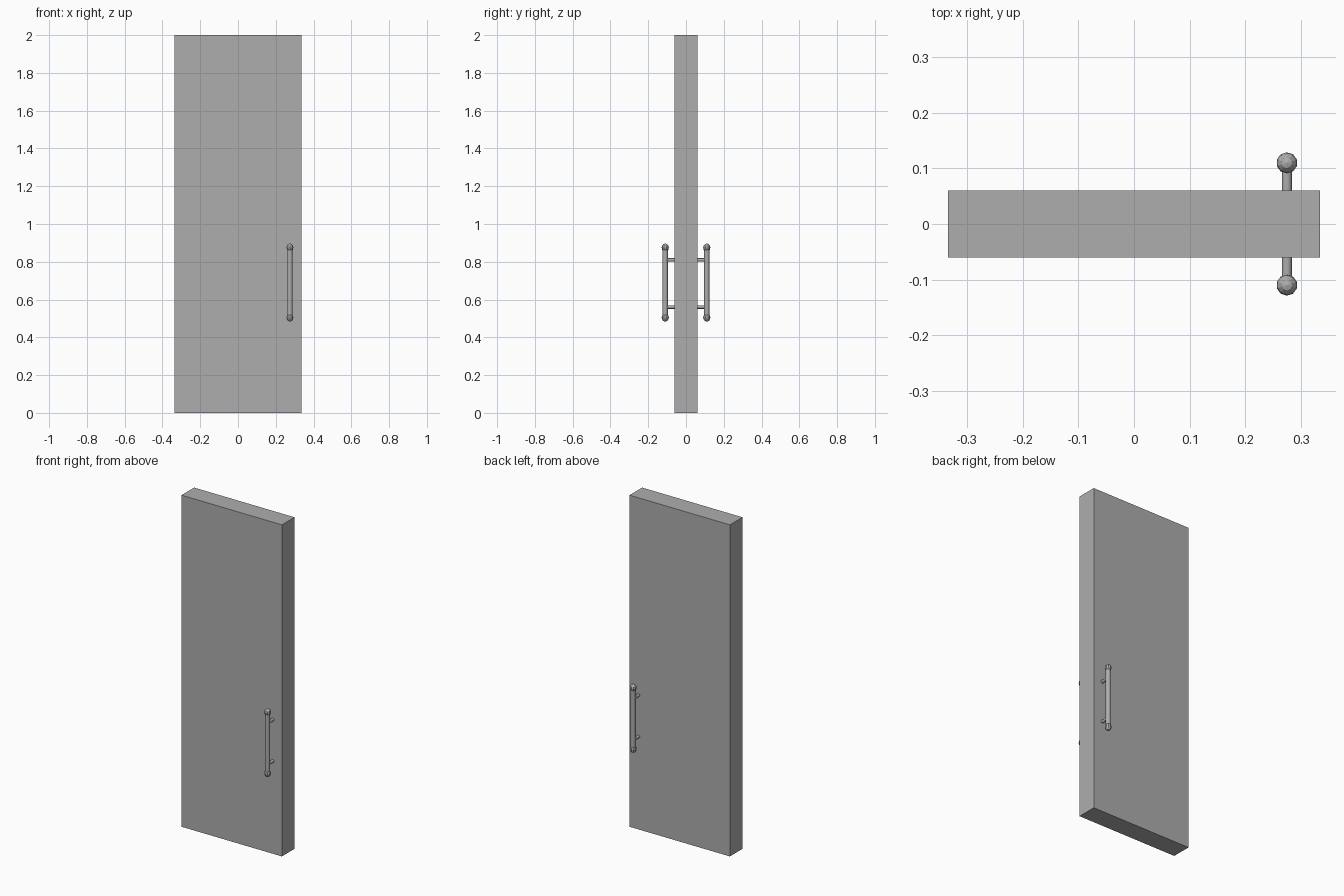
import bpy
from mathutils import Vector

if "Cube" in bpy.data.objects:
    bpy.data.objects.remove(bpy.data.objects["Cube"])

grey = bpy.data.materials.new("mid grey")
grey.diffuse_color = (0.42, 0.42, 0.42, 1)
grey.use_nodes = True
grey.node_tree.nodes["Principled BSDF"].inputs["Base Color"].default_value = grey.diffuse_color


def finish(name, smooth=False):
    ob = bpy.context.object
    ob.name = name
    ob.data.materials.append(grey)
    if smooth:
        bpy.ops.object.shade_smooth_by_angle(angle=0.9)
    return ob


def rod(name, a, b, radius, sides):
    a, b = Vector(a), Vector(b)
    d = b - a
    bpy.ops.mesh.primitive_cylinder_add(
        vertices=sides, radius=radius, depth=d.length, location=(a + b) / 2,
        rotation=d.to_track_quat('Z', 'Y').to_euler())
    return finish(name, True)


# Door slab
bpy.ops.mesh.primitive_cube_add(size=1, location=(0, 0, 1))
bpy.context.object.scale = (0.67, 0.12, 2)
finish("door_panel")

# Pull handles on both faces
X, Y = 0.275, 0.11
for side, s in (("front", -1), ("back", 1)):
    rod(side + "_handle_bar", (X, s * Y, 0.515), (X, s * Y, 0.865), 0.014, 12)
    for level, z_ball, z_post in (("lower", 0.505, 0.56), ("upper", 0.875, 0.81)):
        bpy.ops.mesh.primitive_uv_sphere_add(
            segments=10, ring_count=6, radius=0.019, location=(X, s * Y, z_ball))
        bpy.context.object.scale.z = 1.15
        finish(side + "_" + level + "_handle_knob")
        rod(side + "_" + level + "_handle_post",
            (X, s * 0.055, z_post), (X, s * Y, z_post), 0.009, 12)
